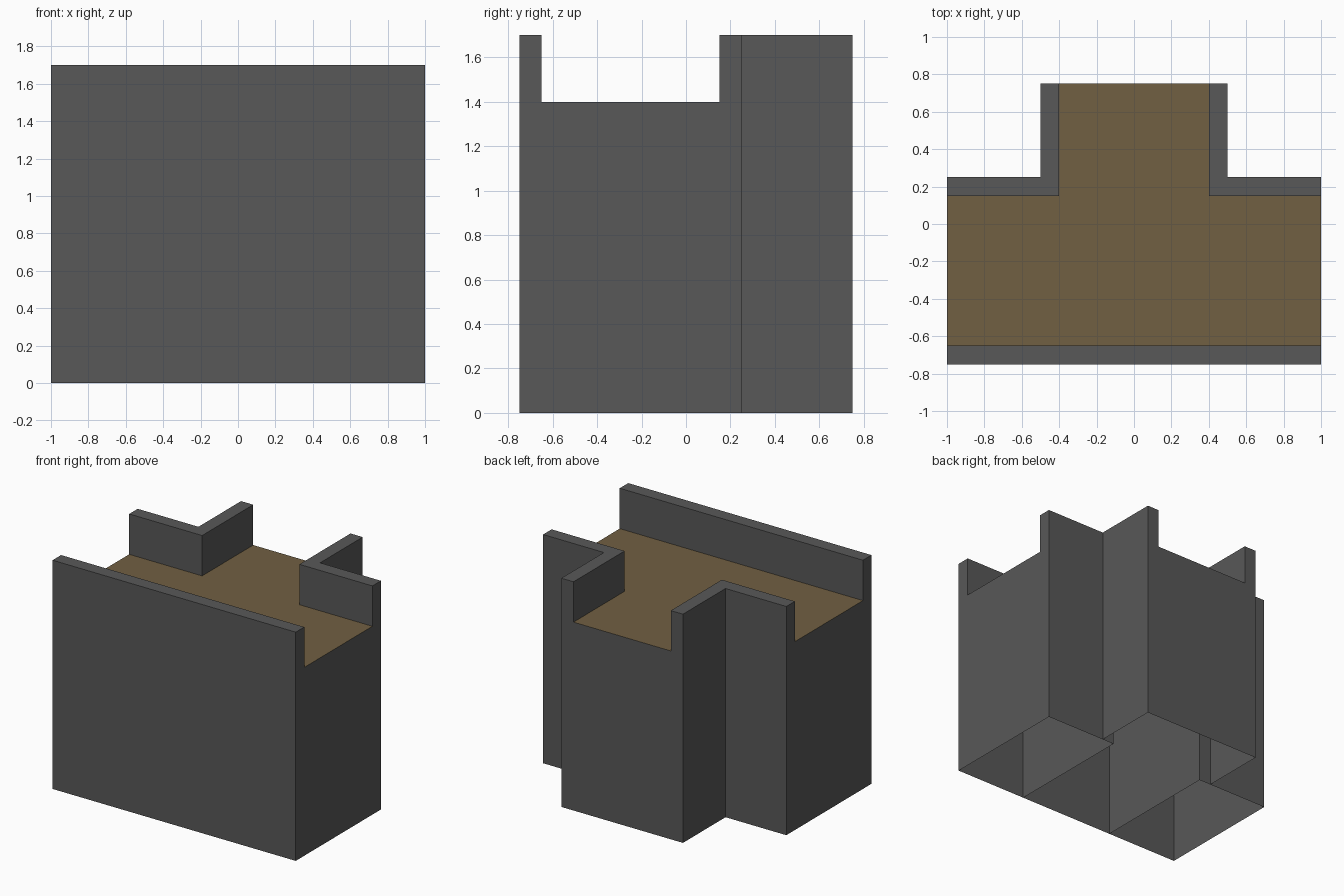
import bpy
import bmesh

if "Cube" in bpy.data.objects:
    bpy.data.objects.remove(bpy.data.objects["Cube"])

FLOOR, TOP = 1.4, 1.7


def material(name, rgb):
    m = bpy.data.materials.new(name)
    m.diffuse_color = (*rgb, 1)
    m.use_nodes = True
    m.node_tree.nodes["Principled BSDF"].inputs["Base Color"].default_value = m.diffuse_color
    return m


grey = material("dark grey", (0.098, 0.098, 0.098))
brown = material("brown", (0.165, 0.116, 0.055))


def ribbon(bm, path, z0, z1, closed=False):
    """Vertical sheet standing on a plan path."""
    pairs = list(zip(path, path[1:]))
    if closed:
        pairs.append((path[-1], path[0]))
    for (ax, ay), (bx, by) in pairs:
        bm.faces.new([bm.verts.new(p) for p in
                      ((ax, ay, z0), (bx, by, z0), (bx, by, z1), (ax, ay, z1))])


def plate(bm, path, z):
    """Flat sheet filling a plan outline."""
    bm.faces.new([bm.verts.new((x, y, z)) for x, y in path])


def mirrored(path):
    return [(-x, y) for x, y in reversed(path)]


def finish(bm, name, mat):
    bmesh.ops.remove_doubles(bm, verts=bm.verts, dist=1e-4)
    bmesh.ops.dissolve_limit(bm, angle_limit=0.01, verts=bm.verts, edges=bm.edges)
    me = bpy.data.meshes.new(name)
    bm.to_mesh(me)
    bm.free()
    me.materials.append(mat)
    bpy.context.collection.objects.link(bpy.data.objects.new(name, me))


# Outer walls (T-shaped plan, open underneath) with the raised parapets
half = [(1, -0.75), (1, -0.65), (1, 0.15), (1, 0.25), (0.5, 0.25), (0.5, 0.75), (0.4, 0.75)]
corner = [(1, 0.15), (1, 0.25), (0.5, 0.25), (0.5, 0.75), (0.4, 0.75), (0.4, 0.15)]
front = [(-1, -0.75), (1, -0.75), (1, -0.65), (-1, -0.65)]
bm = bmesh.new()
ribbon(bm, half + mirrored(half), 0, FLOOR, closed=True)
for parapet in (front, corner, mirrored(corner)):
    ribbon(bm, parapet, FLOOR, TOP, closed=True)
    plate(bm, parapet, TOP)
finish(bm, "walls_and_parapets", grey)

# Walkway floor between the parapets
side = [(1, -0.65), (1, 0.15), (0.4, 0.15), (0.4, 0.75)]
bm = bmesh.new()
plate(bm, side + mirrored(side), FLOOR)
finish(bm, "walkway_floor", brown)

# Thin inner partitions, seen from below
inner = [(0.4, -0.75), (0.4, 0.25), (0.5, 0.25)]
for name, path in (("right_partition", inner), ("left_partition", mirrored(inner))):
    bm = bmesh.new()
    ribbon(bm, path, 0, FLOOR)
    finish(bm, name, grey)
